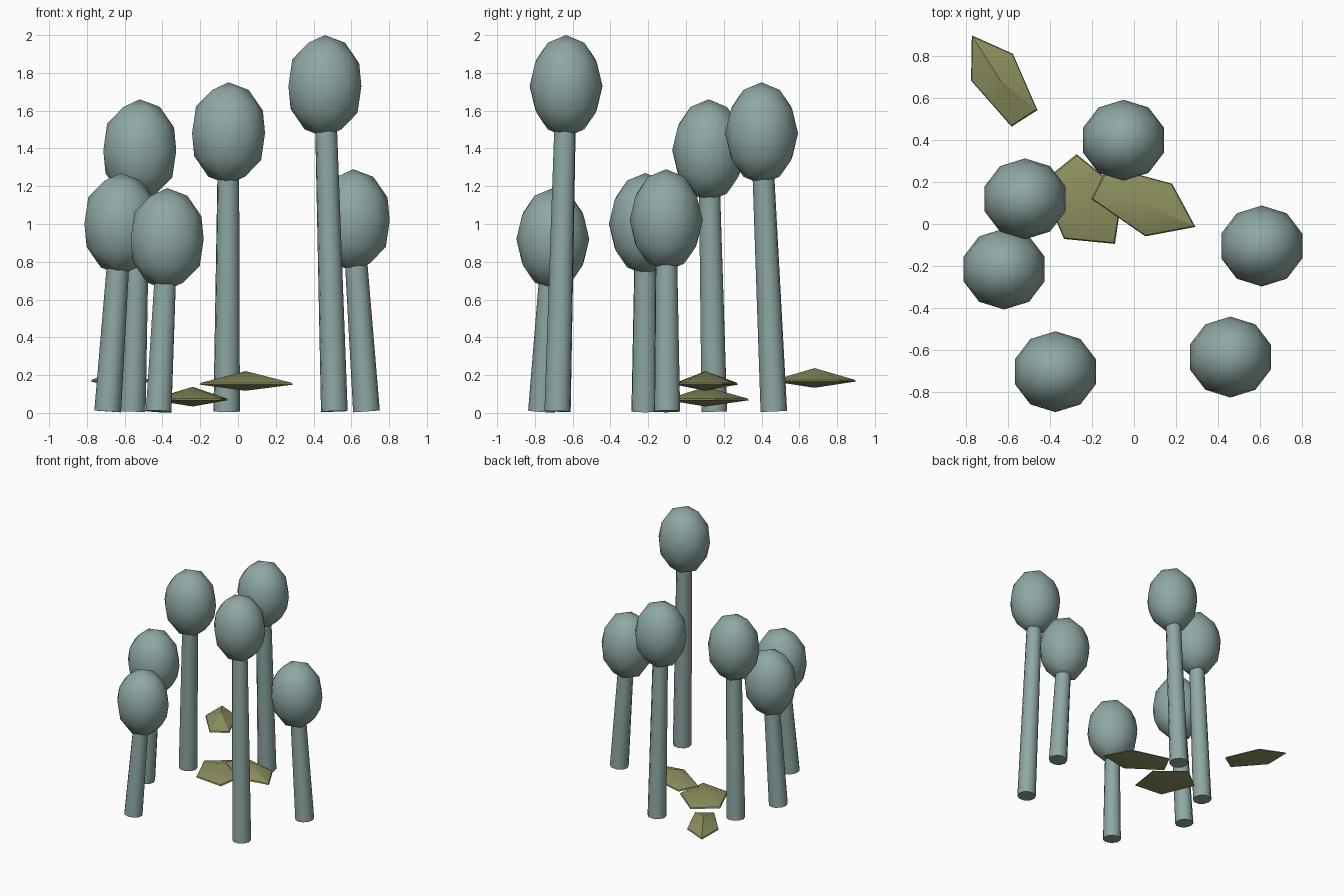
import bpy, bmesh, math
from mathutils import Vector, Matrix

cube = bpy.data.objects.get("Cube")
if cube:
    bpy.data.objects.remove(cube, do_unlink=True)


def material(name, rgb):
    m = bpy.data.materials.new(name)
    m.use_nodes = True
    m.diffuse_color = (*rgb, 1)
    m.node_tree.nodes["Principled BSDF"].inputs["Base Color"].default_value = (*rgb, 1)
    return m


teal = material("dusty_teal", (0.27, 0.39, 0.375))
olive = material("olive", (0.27, 0.28, 0.115))


def finish(bm, name, mat, angle):
    bmesh.ops.recalc_face_normals(bm, faces=bm.faces)
    mesh = bpy.data.meshes.new(name)
    bm.to_mesh(mesh)
    bm.free()
    mesh.materials.append(mat)
    obj = bpy.data.objects.new(name, mesh)
    bpy.context.collection.objects.link(obj)
    bpy.ops.object.select_all(action="DESELECT")
    obj.select_set(True)
    bpy.context.view_layer.objects.active = obj
    bpy.ops.object.shade_smooth_by_angle(angle=math.radians(angle))


def stalk(name, base, top):
    """Tapered, leaning stem running up into the head."""
    base, top = Vector(base), Vector(top)
    axis = top - base
    bm = bmesh.new()
    bmesh.ops.create_cone(bm, cap_ends=True, segments=10, radius1=0.071,
                          radius2=0.056, depth=axis.length)
    turn = axis.to_track_quat("Z", "Y").to_matrix().to_4x4()
    bm.transform(Matrix.Translation((base + top) / 2) @ turn)
    finish(bm, name, teal, 50)


def head(name, centre):
    """Upright egg-shaped low-poly head."""
    bm = bmesh.new()
    bmesh.ops.create_icosphere(bm, subdivisions=2, radius=1)
    bm.transform(Matrix.Translation(centre) @ Matrix.Diagonal((0.203, 0.193, 0.27, 1)))
    finish(bm, name, teal, 60)


def leaf(name, centre, long_axis, cross_axis):
    """Flat five-sided crystal with a thin rim and a point above and below."""
    c, a, b = Vector(centre), Vector((*long_axis, 0)), Vector((*cross_axis, 0))
    bm = bmesh.new()

    def ring(scale, dz):
        angles = [math.tau * i / 5 for i in range(5)]
        return [bm.verts.new(c + scale * (a * math.cos(t) + b * math.sin(t))
                             + Vector((0, 0, dz))) for t in angles]

    upper, lower = ring(0.97, 0.005), ring(1, -0.004)
    peak = bm.verts.new(c + Vector((0, 0, 0.067)))
    keel = bm.verts.new(c - Vector((0, 0, 0.037)))
    for i in range(5):
        j = (i + 1) % 5
        bm.faces.new((upper[i], upper[j], peak))
        bm.faces.new((lower[j], lower[i], keel))
        bm.faces.new((lower[i], lower[j], upper[j], upper[i]))
    finish(bm, name, olive, 32)


# Stalks with heads: stem foot (x, y), head centre
plants = [
    ((-0.56, 0.15), (-0.52, 0.12, 1.39)),
    ((-0.06, 0.465), (-0.05, 0.40, 1.48)),
    ((0.51, -0.68), (0.46, -0.635, 1.73)),
    ((0.68, -0.10), (0.61, -0.105, 1.02)),
    ((-0.69, -0.22), (-0.62, -0.215, 1.0)),
    ((-0.42, -0.765), (-0.375, -0.705, 0.92)),
]
for n, (foot, centre) in enumerate(plants, 1):
    stalk(f"stalk_{n}", (*foot, 0.008), centre)
    head(f"head_{n}", centre)

# Ground leaves: centre, long axis, cross axis
leaves = [
    ((-0.24, 0.103, 0.071), (-0.034, 0.23), (0.207, -0.02)),
    ((0.04, 0.103, 0.154), (0.253, -0.117), (-0.067, -0.132)),
    ((-0.635, 0.681, 0.17), (-0.139, 0.219), (0.105, 0.067)),
]
for n, spec in enumerate(leaves, 1):
    leaf(f"leaf_{n}", *spec)
